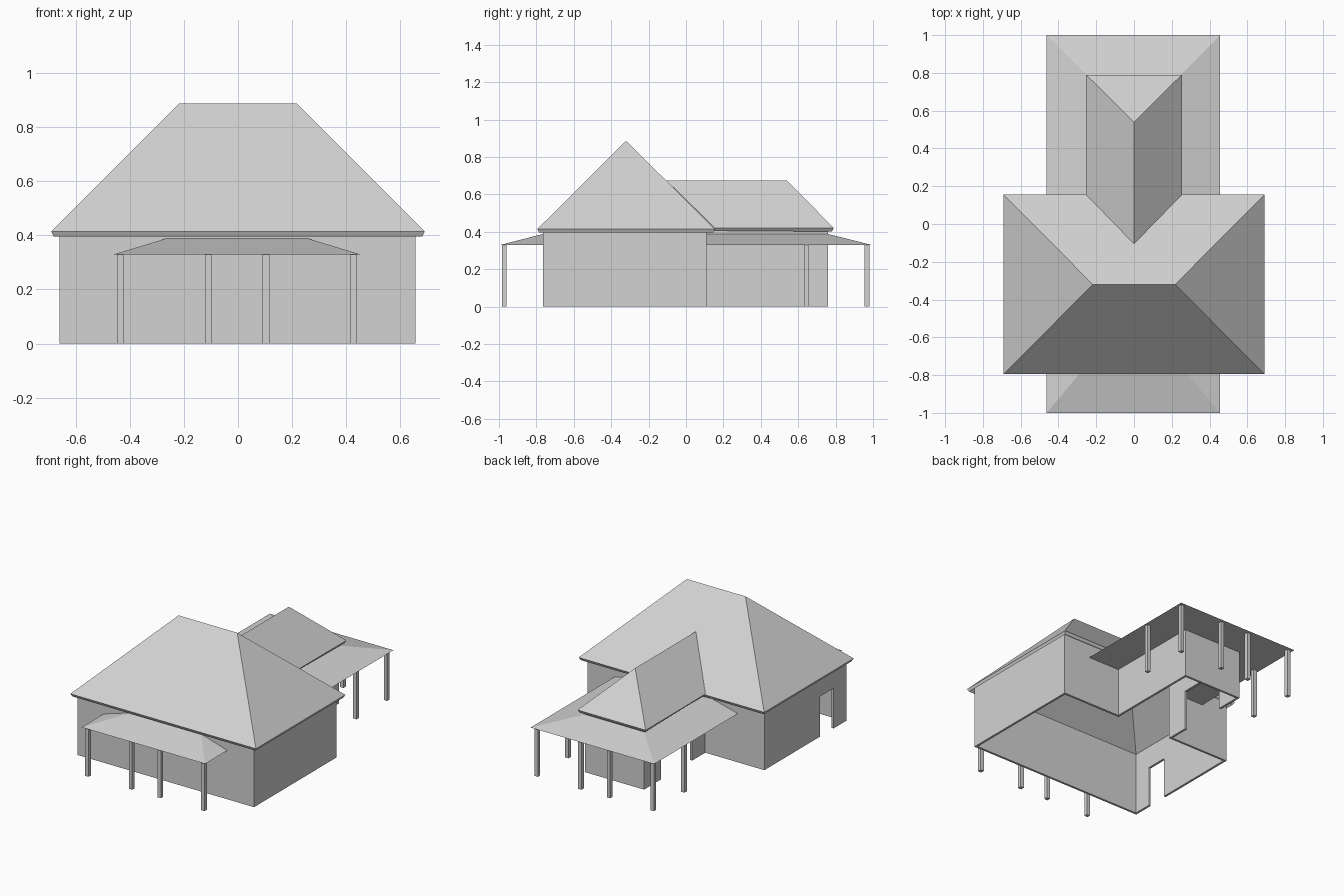
import bpy
import bmesh
from mathutils import Matrix, Vector

if "Cube" in bpy.data.objects:
    bpy.data.objects.remove(bpy.data.objects["Cube"], do_unlink=True)

GREY = (0.65, 0.65, 0.65, 1.0)
mat = bpy.data.materials.new("plain_grey")
mat.use_nodes = True
mat.diffuse_color = GREY
mat.node_tree.nodes["Principled BSDF"].inputs["Base Color"].default_value = GREY


def finish(name, bm, thickness=0.0, closed=False):
    """Weld the mesh, add it to the scene and give open shells a thickness."""
    bmesh.ops.remove_doubles(bm, verts=bm.verts, dist=0.0005)
    if closed:
        bmesh.ops.recalc_face_normals(bm, faces=bm.faces)
    mesh = bpy.data.meshes.new(name)
    bm.to_mesh(mesh)
    bm.free()
    mesh.materials.append(mat)
    obj = bpy.data.objects.new(name, mesh)
    bpy.context.collection.objects.link(obj)
    if thickness:
        mod = obj.modifiers.new("thickness", "SOLIDIFY")
        mod.thickness = thickness
        mod.offset = -1
        mod.use_even_offset = True
    return obj


def face(bm, points):
    """Add a face, skipping repeated corners."""
    unique = []
    for p in points:
        p = Vector(p)
        if all((p - q).length > 0.0005 for q in unique):
            unique.append(p)
    if len(unique) > 2:
        bm.faces.new([bm.verts.new(p) for p in unique])


def walls(name, outline, doors, door_top, top, thickness):
    """Walls along a closed plan; doors maps a side to its start and end along it."""
    bm = bmesh.new()
    for i, start in enumerate(outline):
        a, b = Vector(start), Vector(outline[(i + 1) % len(outline)])
        cuts = [0, *doors.get(i, ()), (b - a).length]
        along = (b - a).normalized()
        for k in range(len(cuts) - 1):
            p, q = a + along * cuts[k], a + along * cuts[k + 1]
            for low, high in ((0, door_top), (door_top, top)):
                if k == 1 and low == 0:
                    continue
                face(bm, [(*p, low), (*q, low), (*q, high), (*p, high)])
    return finish(name, bm, thickness)


def porch_roof(name, outer, inner, low, high):
    """Sloping top and flat underside between an eave path and a wall path."""
    bm = bmesh.new()
    for i in range(len(outer) - 1):
        for z in (low, high):
            face(bm, [(*outer[i], low), (*outer[i + 1], low),
                      (*inner[i + 1], z), (*inner[i], z)])
    for i in (0, -1):
        face(bm, [(*outer[i], low), (*inner[i], low), (*inner[i], high)])
    face_pairs = zip(inner, inner[1:])
    for p, q in face_pairs:
        if p != q:
            face(bm, [(*p, low), (*q, low), (*q, high), (*p, high)])
    return finish(name, bm, closed=True)


def posts(name, places, size, height):
    bm = bmesh.new()
    for x, y in places:
        place = Matrix.Translation((x, y, height / 2)) @ Matrix.Diagonal((size, size, height, 1))
        bmesh.ops.create_cube(bm, size=1, matrix=place)
    return finish(name, bm)


# House walls: wide front block joined to a narrow rear wing
L, R, F, M, B, W = -0.66, 0.655, -0.765, 0.11, 0.76, 0.22
walls("house_walls",
      [(L, F), (R, F), (R, M), (W, M), (W, B), (-W, B), (-W, M), (L, M)],
      {5: (0.18, 0.51), 7: (0.59, 0.735)}, 0.27, 0.42, 0.015)

# Main hipped roof
bm = bmesh.new()
EX, EF, EB, EZ = 0.69, -0.795, 0.155, 0.414
ridge = [(s * 0.218, (EF + EB) / 2, 0.886) for s in (-1, 1)]
eave = [(-EX, EF, EZ), (EX, EF, EZ), (EX, EB, EZ), (-EX, EB, EZ)]
face(bm, [eave[0], eave[1], ridge[1], ridge[0]])
face(bm, [eave[1], eave[2], ridge[1]])
face(bm, [eave[2], eave[3], ridge[0], ridge[1]])
face(bm, [eave[3], eave[0], ridge[0]])
finish("main_roof", bm, 0.02)

# Rear wing roof, hipped at the back and meeting the main roof in valleys
bm = bmesh.new()
WX, WB, WZ, TOP = 0.253, 0.79, 0.42, 0.674
near, far = (0, -0.105, TOP), (0, 0.54, TOP)
face(bm, [(WX, EB, WZ), (WX, WB, WZ), far, near])
face(bm, [(WX, WB, WZ), (-WX, WB, WZ), far])
face(bm, [(-WX, WB, WZ), (-WX, EB, WZ), near, far])
finish("wing_roof", bm, 0.02)

# Porch roofs
PL, PR, LOW, HIGH = -0.463, 0.456, 0.328, 0.388
porch_roof("front_porch_roof",
           [(PL, F), (PL, -1), (PR, -1), (PR, F)],
           [(-0.265, F), (-0.265, F), (0.258, F), (0.258, F)], LOW, HIGH)
porch_roof("back_porch_roof",
           [(PL, M), (PL, 1), (PR, 1), (PR, M)],
           [(-W, M), (-W, B), (W, B), (W, M)], LOW, HIGH)

# Porch posts
columns = (-0.435, -0.11, 0.103, 0.428)
posts("front_porch_posts", [(x, -0.972) for x in columns], 0.025, LOW)
posts("back_porch_posts",
      [(x, 0.968) for x in columns] + [(x, 0.643) for x in (columns[0], columns[-1])],
      0.025, LOW)
